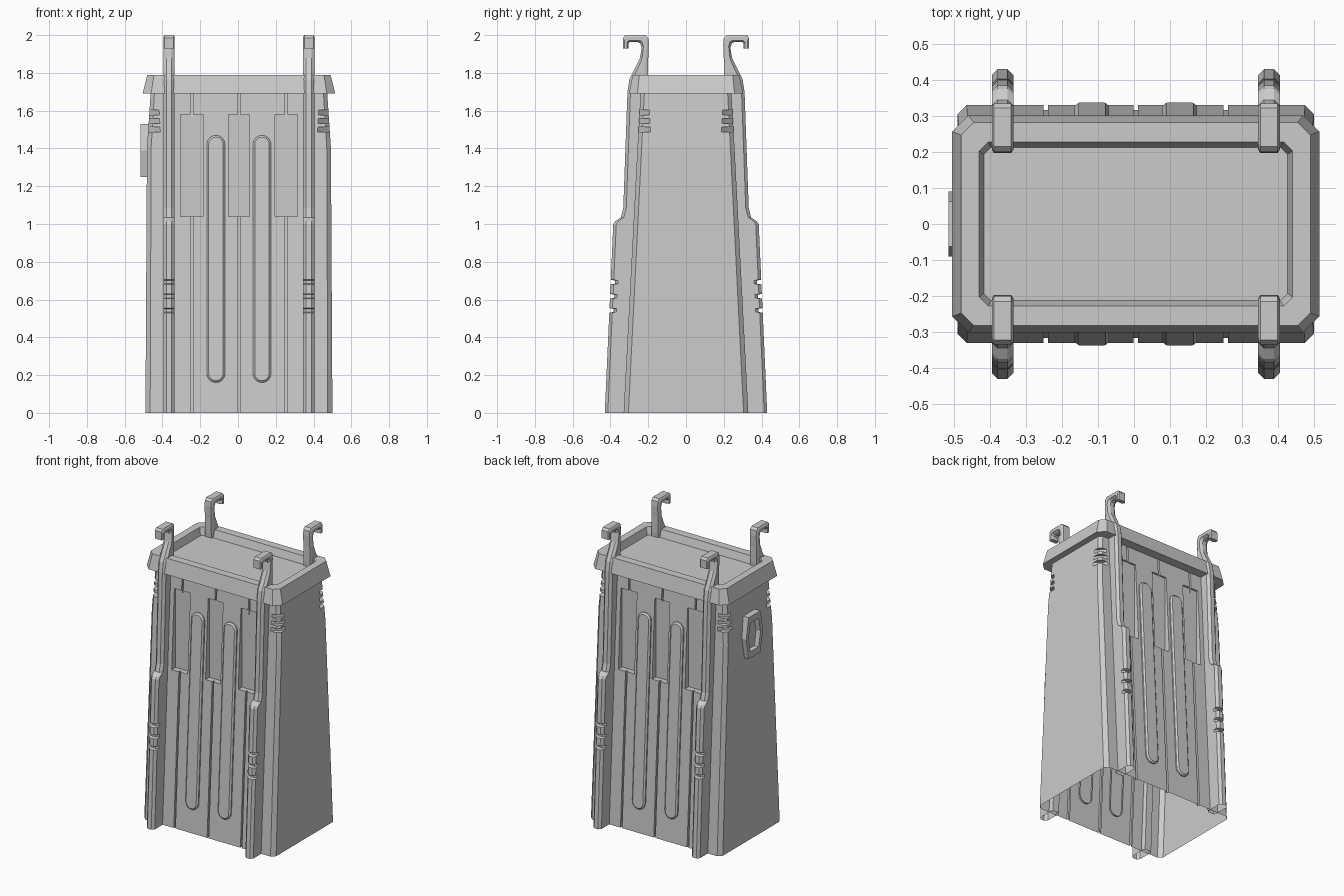
import bpy, bmesh, math
from mathutils import Vector, Matrix

if "Cube" in bpy.data.objects:
    bpy.data.objects.remove(bpy.data.objects["Cube"])

SHIFT = 0.005   # body sits slightly off centre because of the side badge


def finish(name, bm):
    bmesh.ops.recalc_face_normals(bm, faces=bm.faces)
    me = bpy.data.meshes.new(name)
    bm.to_mesh(me)
    bm.free()
    ob = bpy.data.objects.new(name, me)
    bpy.context.collection.objects.link(ob)
    ob.location.x = SHIFT
    return ob


def loft(bm, rings, cap0=True, cap1=True, closed=False):
    vs = [[bm.verts.new(p) for p in r] for r in rings]
    n = len(vs[0])
    pairs = list(zip(vs, vs[1:])) + ([(vs[-1], vs[0])] if closed else [])
    for a, b in pairs:
        for i in range(n):
            j = (i + 1) % n
            bm.faces.new((a[i], a[j], b[j], b[i]))
    if cap0:
        bm.faces.new(vs[0][::-1])
    if cap1:
        bm.faces.new(vs[-1])


def octagon(hx, hy, c, z):
    q = [(hx, hy - c), (hx - c, hy), (c - hx, hy), (-hx, hy - c)]
    return [(x, y, z) for x, y in q + [(-x, -y) for x, y in q]]


def face_y(z):
    # half depth of the tapered body at height z
    return 0.33 - 0.073 * z / 1.4 if z < 1.4 else 0.257 - 0.017 * (z - 1.4) / 0.3


def prism(bm, yz, x0, x1):
    loft(bm, [[(x, y, z) for y, z in yz] for x in (x0, x1)])


# Body shell
bm = bmesh.new()
loft(bm, [octagon(.495, .33, .025, 0), octagon(.487, .257, .022, 1.4), octagon(.467, .24, .02, 1.7)])
body = finish("body", bm)

# Cutters: recessed windows and corner vents
bm = bmesh.new()
for s in (-1, 1):
    for x, h in ((-.25, .06), (0, .056), (.25, .06)):
        prism(bm, [(s * .235, 1.04), (s * .4, 1.04), (s * .4, 1.58), (s * .235, 1.58)], x - h, x + h)
    for sx in (-1, 1):
        for z in (1.5, 1.545, 1.59):
            m = (Matrix.Translation((sx * .477, s * .249, z))
                 @ Matrix.Rotation(math.atan2(s, sx), 4, 'Z') @ Matrix.Diagonal((.082, .3, .026, 1)))
            bmesh.ops.create_cube(bm, size=1, matrix=m)
windows = finish("window_cutter", bm)

# Cutters: vertical panel grooves
bm = bmesh.new()
for s in (-1, 1):
    for x in (-.25, 0, .25):
        zs = (-.1, 1.4, 1.695)
        yz = [(s * (face_y(z) - .014), z) for z in zs] + [(s * .45, zs[2]), (s * .45, zs[0])]
        prism(bm, yz, x - .006, x + .006)
grooves = finish("groove_cutter", bm)

bpy.context.view_layer.objects.active = body
for cutter in (windows, grooves):
    cutter.hide_render = True
    mod = body.modifiers.new("cut", 'BOOLEAN')
    mod.operation, mod.solver, mod.object = 'DIFFERENCE', 'EXACT', cutter
    bpy.ops.object.modifier_apply(modifier=mod.name)
    bpy.data.objects.remove(cutter)

# Open underside
bm = bmesh.new()
bm.from_mesh(body.data)
low = [f for f in bm.faces if all(v.co.z < 1e-4 for v in f.verts)]
bmesh.ops.delete(bm, geom=low, context='FACES')
bm.to_mesh(body.data)
bm.free()

# Rim with recessed lid
bm = bmesh.new()
loft(bm, [octagon(.51, .302, .045, 1.69), octagon(.485, .282, .035, 1.79),
          octagon(.435, .228, .025, 1.79), octagon(.422, .213, .02, 1.74)])
finish("rim_and_lid", bm)

# Raised ribs with rounded ends
def stadium(r, lift, x, s, z0=.208, z1=1.422):
    pts = []
    for zc, a0 in ((z1, 0), (z0, 180)):
        for k in range(9):
            a = math.radians(a0 + k * 22.5)
            z = zc + r * math.sin(a)
            pts.append((x + r * math.cos(a), s * (.329 - .052 * z + lift), z))
    return pts


for s, side in ((-1, "front"), (1, "back")):
    for x in (-.122, .122):
        bm = bmesh.new()
        loft(bm, [stadium(.048, -.01, x, s), stadium(.048, .009, x, s), stadium(.038, .018, x, s)], cap0=False)
        finish(side + "_rib", bm)

# Leg profile: (outer y, z, inner y, z) up the leg and round the hook
lower = [(.43, 0, .3, 0)]
for a, b in ((.53, .555), (.605, .63), (.68, .705)):
    for z, d in ((a, 0), (a + .004, .022), (b - .004, .022), (b, 0)):
        lower.append((.43 - .045 * z - d, z, .3 - .04 * z, z))
upper = [
    (.385, 1.0, .26, 1.0), (.375, 1.015, .258, 1.015), (.345, 1.035, .256, 1.04),
    (.332, 1.085, .25, 1.085), (.31, 1.7, .205, 1.7), (.30, 1.765, .2, 1.77),
    (.27, 1.825, .2, 1.83), (.243, 1.88, .2, 1.875), (.235, 1.935, .197, 1.95),
    (.243, 1.957, .2, 1.985), (.255, 1.963, .215, 2.0), (.297, 1.963, .322, 2.0),
    (.305, 1.955, .334, 1.985), (.305, 1.93, .334, 1.93)]


def leg_ring(st, x, s):
    o, i = Vector(st[:2]), Vector(st[2:])
    t = (i - o).length
    c = min(.016, t * .25) / t
    w, n = .03, .014
    sec = [(-n, 0), (n, 0), (w, c), (w, 1 - c), (w * .8, 1), (-w * .8, 1), (-w, 1 - c), (-w, c)]
    out = []
    for dx, f in sec:
        p = o.lerp(i, f)
        out.append((x + dx, s * p.x, p.y))
    return out


for s, side in ((-1, "front"), (1, "back")):
    for x, lr in ((-.37, "left"), (.37, "right")):
        bm = bmesh.new()
        loft(bm, [leg_ring(st, x, s) for st in lower + upper], cap0=False)
        finish(f"{side}_{lr}_hook_leg", bm)

# Hexagonal frame on the left side
def hexagon(k, x):
    return [(x, y * k, 1.39 + z * k) for y, z in
            ((.09, 0), (.063, .14), (-.063, .14), (-.09, 0), (-.063, -.14), (.063, -.14))]


bm = bmesh.new()
loft(bm, [hexagon(1, -.47), hexagon(1, -.52), hexagon(.7, -.52), hexagon(.7, -.47)], False, False, True)
finish("side_frame", bm)
